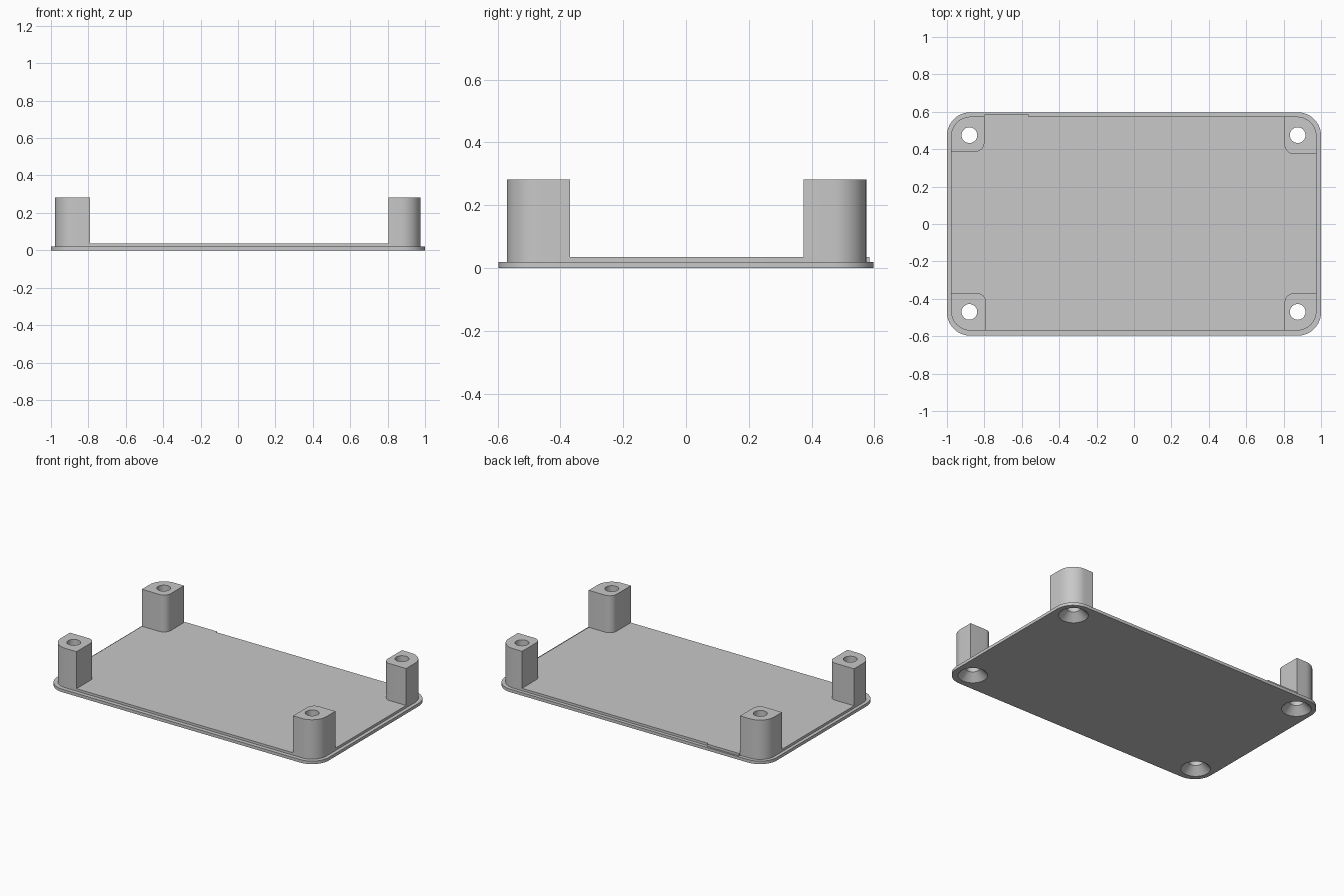
import bpy
import bmesh
from math import sin, cos, pi

cube = bpy.data.objects.get("Cube")
if cube:
    bpy.data.objects.remove(cube, do_unlink=True)

# Single plain grey finish
grey = bpy.data.materials.new("light_grey")
grey.use_nodes = True
grey.diffuse_color = (0.58, 0.58, 0.58, 1)
grey.node_tree.nodes["Principled BSDF"].inputs["Base Color"].default_value = grey.diffuse_color


def make_object(name, bm):
    bmesh.ops.recalc_face_normals(bm, faces=bm.faces)
    mesh = bpy.data.meshes.new(name)
    bm.to_mesh(mesh)
    bm.free()
    mesh.materials.append(grey)
    obj = bpy.data.objects.new(name, mesh)
    bpy.context.collection.objects.link(obj)
    return obj


def rounded_block(name, x, y, z, radii):
    """Extruded rectangle; radii run counter-clockwise from the +x +y corner."""
    outline = []
    corners = [(1, 1), (0, 1), (0, 0), (1, 0)]
    for i, ((cx, cy), r) in enumerate(zip(corners, radii)):
        px = x[cx] - r * (1 if cx else -1)
        py = y[cy] - r * (1 if cy else -1)
        steps = 12 if r else 0
        for k in range(steps + 1):
            a = pi / 2 * (i + k / max(steps, 1))
            outline.append((px + r * cos(a), py + r * sin(a)))
    bm = bmesh.new()
    base = bm.faces.new([bm.verts.new((*p, z[0])) for p in outline])
    top = bmesh.ops.extrude_face_region(bm, geom=[base])["geom"]
    verts = [g for g in top if isinstance(g, bmesh.types.BMVert)]
    bmesh.ops.translate(bm, verts=verts, vec=(0, 0, z[1] - z[0]))
    if base.is_valid is False or len([f for f in bm.faces if len(f.verts) == len(outline)]) < 2:
        bm.faces.new([v for v in bm.verts if v not in verts])
    return make_object(name, bm)


def screw_cutter(x, y):
    """Straight bore with a conical countersink at the bottom."""
    profile = [(0.095, -0.005), (0.042, 0.048), (0.042, 0.35)]
    n = 32
    bm = bmesh.new()
    rings = [[bm.verts.new((x + r * cos(2 * pi * k / n), y + r * sin(2 * pi * k / n), z))
              for k in range(n)] for r, z in profile]
    for low, high in zip(rings, rings[1:]):
        for k in range(n):
            j = (k + 1) % n
            bm.faces.new((low[k], low[j], high[j], high[k]))
    bm.faces.new(rings[0])
    bm.faces.new(rings[-1])
    obj = make_object("screw_cutter", bm)
    obj.hide_render = True
    return obj


# Base plate and raised locating step
BASE, STEP, TOP = 0.02, 0.036, 0.282
LEFT, RIGHT, FRONT, BACK = -0.978, 0.976, -0.57, 0.574
plate = rounded_block("base_plate", (-1, 1), (-0.597, 0.597), (0, BASE), [0.125] * 4)
step = rounded_block("raised_step", (LEFT, RIGHT), (FRONT, BACK), (BASE, STEP), [0.105] * 4)

# Corner posts: wide outer round, small inner round, square where they meet the sides
big, small = 0.105, 0.05
posts = [
    rounded_block("post_back_left", (0.805, RIGHT), (0.374, BACK), (STEP, TOP), [big, 0, small, 0]),
    rounded_block("post_back_right", (LEFT, -0.8), (0.386, BACK), (STEP, TOP), [0, big, 0, small]),
    rounded_block("post_front_right", (LEFT, -0.79), (FRONT, -0.37), (STEP, TOP), [small, 0, big, 0]),
    rounded_block("post_front_left", (0.805, RIGHT), (FRONT, -0.37), (STEP, TOP), [0, small, 0, big]),
]

# Small tab on the back edge
tab = rounded_block("back_tab", (-0.8, -0.565), (BACK, 0.585), (BASE, STEP), [0] * 4)

# Screw holes through plate, step and posts
centres = [(0.875, 0.475), (-0.88, 0.475), (-0.88, -0.47), (0.875, -0.47)]
cutters = [screw_cutter(*c) for c in centres]
jobs = [(plate, cutters), (step, cutters)] + [(p, [c]) for p, c in zip(posts, cutters)]
for obj, tools in jobs:
    bpy.context.view_layer.objects.active = obj
    for tool in tools:
        mod = obj.modifiers.new("screw_hole", "BOOLEAN")
        mod.operation = "DIFFERENCE"
        mod.solver = "EXACT"
        mod.object = tool
        bpy.ops.object.modifier_apply(modifier=mod.name)
for tool in cutters:
    bpy.data.objects.remove(tool, do_unlink=True)

# Smooth rounds, crisp edges
bpy.ops.object.select_all(action="DESELECT")
for obj in [plate, step, tab] + posts:
    obj.select_set(True)
bpy.context.view_layer.objects.active = plate
bpy.ops.object.shade_smooth_by_angle(angle=pi / 6)
